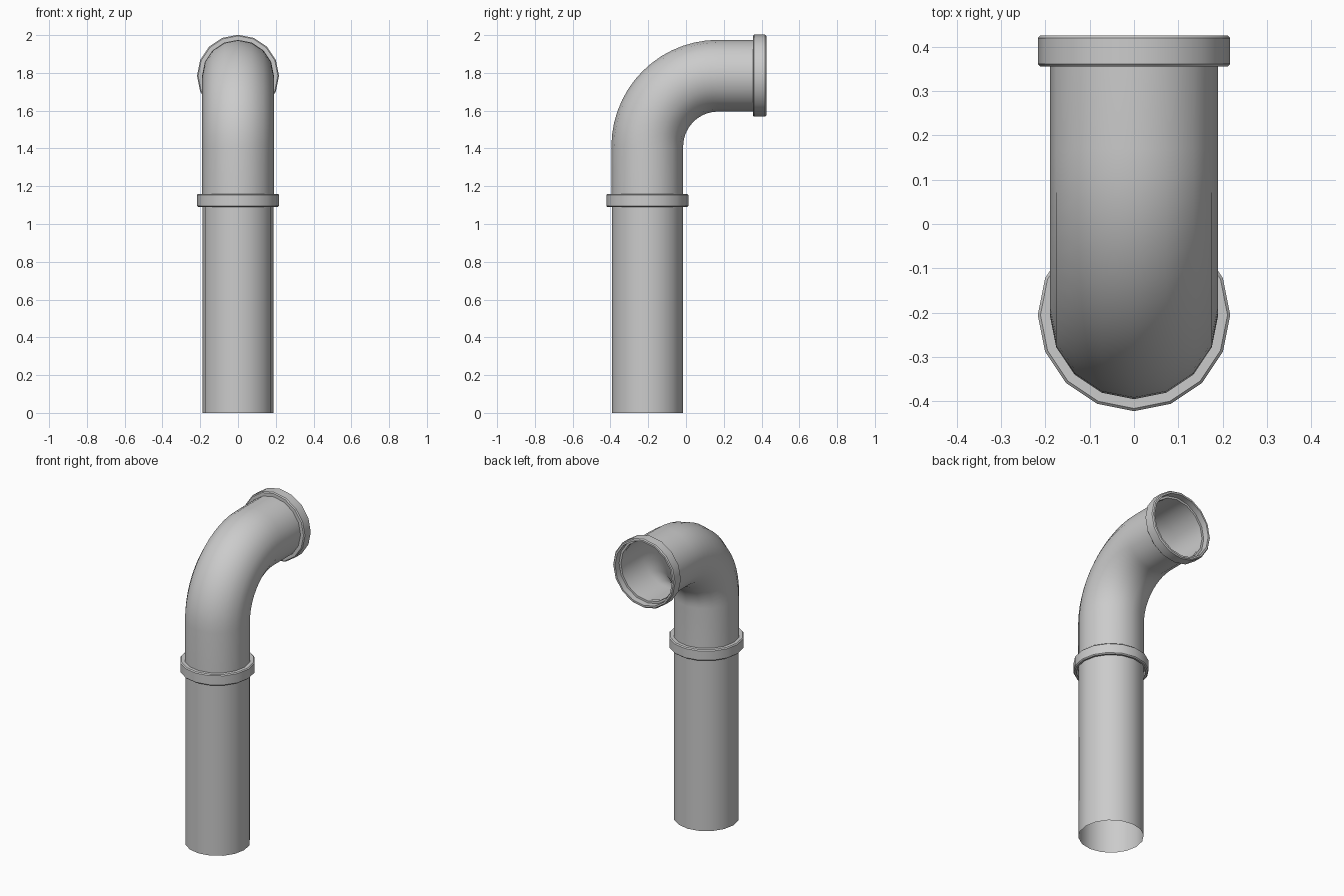
import bpy, bmesh, math
from mathutils import Vector

cube = bpy.data.objects.get("Cube")
if cube:
    bpy.data.objects.remove(cube, do_unlink=True)

SIDES = 16
PIPE_Y = -0.205       # axis of the upright pipe
OUTLET_Z = 1.785      # axis of the outlet
BEND_R = 0.375        # centre-line radius of the elbow
PIPE_R = 0.19
BEND_Y = PIPE_Y + BEND_R
BEND_Z = OUTLET_Z - BEND_R

grey = bpy.data.materials.new("pipe grey")
grey.use_nodes = True
colour = (0.6, 0.6, 0.6, 1)
grey.diffuse_color = colour
bsdf = next(n for n in grey.node_tree.nodes if n.type == 'BSDF_PRINCIPLED')
bsdf.inputs["Base Color"].default_value = colour
bsdf.inputs["Roughness"].default_value = 0.6


def sweep(name, stations, closed=False):
    """Skin round sections given as (y, z, tilt, radius)."""
    bm = bmesh.new()
    rings = []
    for y, z, tilt, radius in stations:
        out = Vector((0, -math.cos(tilt), math.sin(tilt)))
        ring = []
        for i in range(SIDES):
            a = math.tau * i / SIDES
            offset = out * math.cos(a) + Vector((math.sin(a), 0, 0))
            ring.append(bm.verts.new(Vector((0, y, z)) + offset * radius))
        rings.append(ring)
    pairs = list(zip(rings, rings[1:]))
    if closed:
        pairs.append((rings[-1], rings[0]))
    for low, high in pairs:
        for i in range(SIDES):
            j = (i + 1) % SIDES
            bm.faces.new((low[i], low[j], high[j], high[i]))
    mesh = bpy.data.meshes.new(name)
    bm.to_mesh(mesh)
    bm.free()
    mesh.materials.append(grey)
    ob = bpy.data.objects.new(name, mesh)
    bpy.context.collection.objects.link(ob)
    bpy.ops.object.select_all(action='DESELECT')
    ob.select_set(True)
    bpy.context.view_layer.objects.active = ob
    bpy.ops.object.shade_smooth_by_angle(angle=math.radians(30))
    return ob


# Lower pipe, open at the bottom
sweep("lower_pipe", [(PIPE_Y, 0, 0, 0.188), (PIPE_Y, 1.13, 0, 0.188)])

# Elbow pipe, from the collar round to the outlet
steps = 14
elbow = [(PIPE_Y, 1.13, 0, PIPE_R)]
for k in range(steps + 1):
    t = math.pi / 2 * k / steps
    elbow.append((BEND_Y - BEND_R * math.cos(t),
                  BEND_Z + BEND_R * math.sin(t), t, PIPE_R))
elbow.append((0.385, OUTLET_Z, math.pi / 2, PIPE_R))
sweep("elbow_pipe", elbow)

# Socket ring profile: (distance from the open end, radius), bevelled outside
RING = [(0, 0.2), (0, 0.211), (0.006, 0.217), (0.064, 0.217), (0.07, 0.211),
        (0.07, 0.187), (0.04, 0.187), (0.04, 0.2)]

# Collar opens downward, outlet flange opens backward
sweep("collar", [(PIPE_Y, 1.09 + d, 0, r) for d, r in RING], closed=True)
flange = [(0.425 - d, OUTLET_Z, math.pi / 2, r) for d, r in RING]
sweep("outlet_flange", flange[::-1], closed=True)
